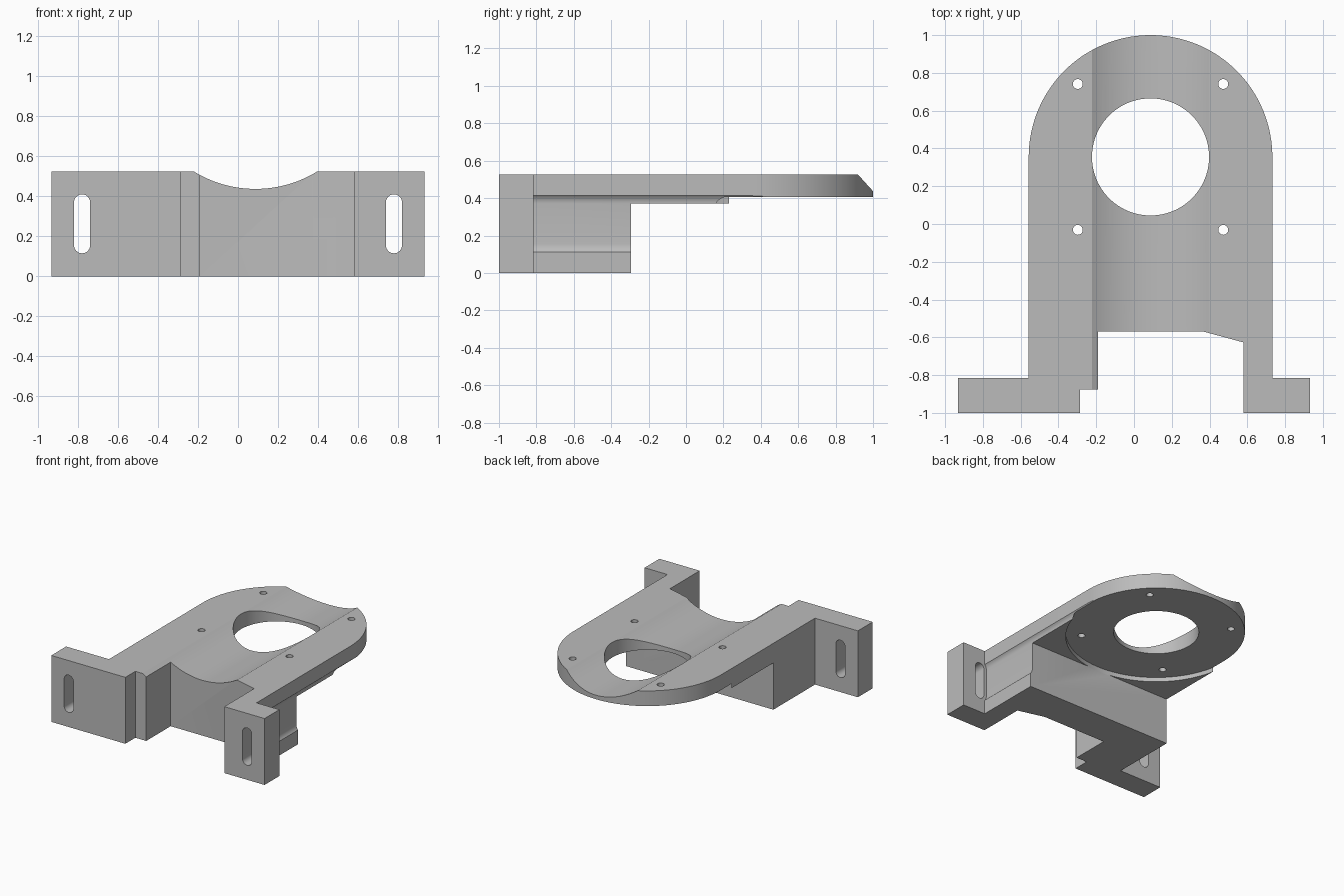
import bpy, bmesh
from math import sin, cos, pi, radians

cube = bpy.data.objects.get("Cube")
if cube:
    bpy.data.objects.remove(cube, do_unlink=True)

CX, CY, R = 0.0875, 0.355, 0.645      # centre and radius of the round end
TOP = 0.525

grey = bpy.data.materials.new("plain grey")
grey.use_nodes = True
colour = (0.5, 0.5, 0.5, 1)
grey.diffuse_color = colour
grey.node_tree.nodes["Principled BSDF"].inputs["Base Color"].default_value = colour


def arc(cx, cy, r, start, end, n):
    """Points on an arc, angles in degrees, both ends included."""
    return [(cx + r * cos(radians(start + (end - start) * i / n)),
             cy + r * sin(radians(start + (end - start) * i / n))) for i in range(n + 1)]


def circle(cx, cy, r, n=96):
    return arc(cx, cy, r, 0, 360, n)[:-1]


def obround(cx, low, high, r):
    """Upright slot outline between two arc centres."""
    return arc(cx, high, r, 0, 180, 20) + arc(cx, low, r, 180, 360, 20)


def prism(name, outline, lo, hi, axis="z"):
    """Extrude an outline along z, or an x-z outline along y."""
    bm = bmesh.new()
    place = (lambda a, b, h: (a, b, h)) if axis == "z" else (lambda a, b, h: (a, h, b))
    rings = [[bm.verts.new(place(a, b, h)) for a, b in outline] for h in (lo, hi)]
    bm.faces.new(rings[0])
    bm.faces.new(rings[1])
    n = len(outline)
    for i in range(n):
        j = (i + 1) % n
        bm.faces.new((rings[0][i], rings[0][j], rings[1][j], rings[1][i]))
    bmesh.ops.recalc_face_normals(bm, faces=bm.faces)
    mesh = bpy.data.meshes.new(name)
    bm.to_mesh(mesh)
    bm.free()
    mesh.materials.append(grey)
    obj = bpy.data.objects.new(name, mesh)
    bpy.context.collection.objects.link(obj)
    return obj


# Body: plan outline with two lugs, front notch and round rear end
outline = [(-0.9325, -1), (-0.285, -1), (-0.285, -0.875), (-0.19, -0.875),
           (-0.19, -0.57), (0.37, -0.57), (0.58, -0.627), (0.58, -1),
           (0.9325, -1), (0.9325, -0.815), (CX + R, -0.815)]
outline += arc(CX, CY, R, 0, 180, 72) + [(CX - R, -0.815), (-0.9325, -0.815)]
body = prism("mounting_bracket", outline, 0, TOP)

# Cutters: space under the plate, round seat, trough and central bore
cutters = [
    prism("underside_cutter", [(-1.5, -0.295), (1.5, -0.295), (1.5, 1.5), (-1.5, 1.5)], -0.5, 0.37),
    prism("seat_cutter", circle(CX, CY, 0.657, 144), 0.365, 0.405),
    prism("trough_cutter", circle(CX, 1.027, 0.59, 180), -1.5, 1.5, "y"),
    prism("bore_cutter", circle(CX, CY, 0.31), 0.2, 0.8),
    # clearance channel behind the left slot
    prism("channel_cutter", obround(0.78, 0.155, 0.37, 0.064), -0.815, 1.5, "y"),
]
# Screw holes around the bore and slots in the lugs
for sx in (-1, 1):
    for sy in (-1, 1):
        cutters.append(prism("screw_hole_cutter",
                             circle(CX + sx * 0.385, CY + sy * 0.386, 0.026, 32), 0.2, 0.8))
    cutters.append(prism("slot_cutter", obround(sx * 0.78, 0.155, 0.37, 0.04), -1.2, -0.7, "y"))

bpy.ops.object.select_all(action="DESELECT")
bpy.context.view_layer.objects.active = body
body.select_set(True)
for cutter in cutters:
    cutter.hide_render = True
    cut = body.modifiers.new(cutter.name, "BOOLEAN")
    cut.operation = "DIFFERENCE"
    cut.solver = "EXACT"
    cut.object = cutter
    bpy.ops.object.modifier_apply(modifier=cut.name)
for cutter in cutters:
    bpy.data.objects.remove(cutter, do_unlink=True)

# Smooth curved walls, crisp edges
bpy.ops.object.shade_smooth_by_angle(angle=radians(20))
